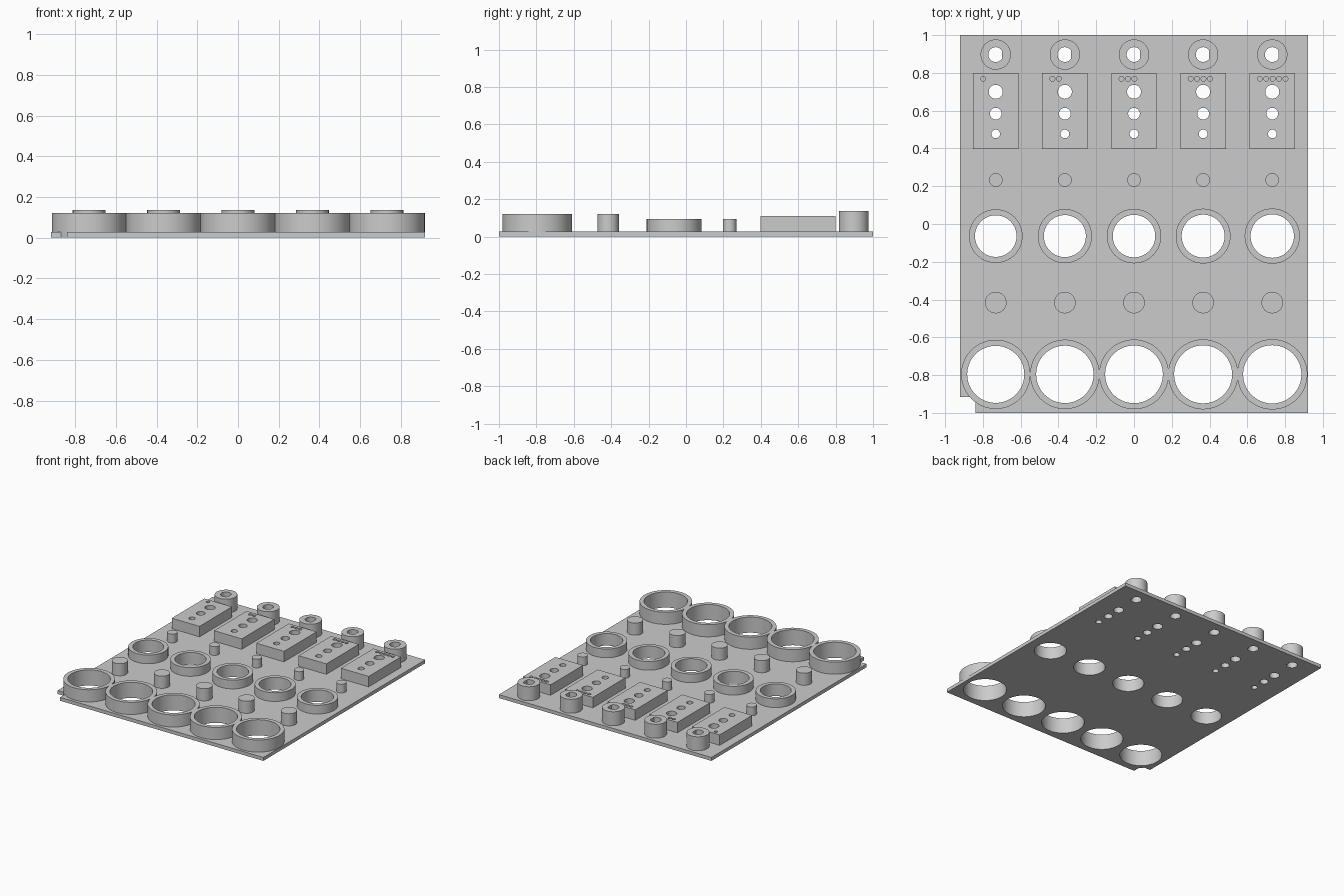
import bpy, bmesh, math

if "Cube" in bpy.data.objects:
    bpy.data.objects.remove(bpy.data.objects["Cube"], do_unlink=True)

grey = bpy.data.materials.new("plain grey")
grey.use_nodes = True
COLOUR = (0.6, 0.6, 0.6, 1)
grey.diffuse_color = COLOUR
grey.node_tree.nodes["Principled BSDF"].inputs["Base Color"].default_value = COLOUR

PLATE_TOP = 0.027
COLUMNS = 5
PITCH = 0.366


def circle(x, y, r, n=64):
    return [(x + r * math.cos(2 * math.pi * k / n),
             y + r * math.sin(2 * math.pi * k / n)) for k in range(n)]


def d_shape(x, y, r, flat, n=40):
    # Round outline cut off by a straight side at x + flat
    a = math.acos(flat / r)
    span = 2 * (math.pi - a)
    return [(x + r * math.cos(a + span * k / n),
             y + r * math.sin(a + span * k / n)) for k in range(n + 1)]


def box(x0, x1, y0, y1):
    return [(x0, y0), (x1, y0), (x1, y1), (x0, y1)]


def solid(name, outline, holes, z0, z1):
    # Upright solid from a flat outline with through holes
    bm = bmesh.new()
    for loop in [outline] + holes:
        verts = [bm.verts.new((x, y, z0)) for x, y in loop]
        for a, b in zip(verts, verts[1:] + verts[:1]):
            bm.edges.new((a, b))
    bmesh.ops.triangle_fill(bm, use_beauty=True, edges=bm.edges[:], normal=(0, 0, 1))
    out = bmesh.ops.extrude_face_region(bm, geom=bm.faces[:])
    moved = [g for g in out["geom"] if isinstance(g, bmesh.types.BMVert)]
    bmesh.ops.translate(bm, verts=moved, vec=(0, 0, z1 - z0))
    bmesh.ops.recalc_face_normals(bm, faces=bm.faces[:])
    mesh = bpy.data.meshes.new(name)
    bm.to_mesh(mesh)
    bm.free()
    mesh.materials.append(grey)
    obj = bpy.data.objects.new(name, mesh)
    bpy.context.collection.objects.link(obj)
    bpy.ops.object.select_all(action="DESELECT")
    obj.select_set(True)
    bpy.context.view_layer.objects.active = obj
    bpy.ops.object.shade_smooth_by_angle(angle=math.radians(30))
    return obj


plate_holes = []
for i in range(COLUMNS):
    x = (i - (COLUMNS - 1) / 2) * PITCH
    tag = f"_{i + 1}"

    # Large ring; the first one also fills part of the notched corner
    bore = [circle(x, -0.796, 0.151 + 0.0008 * i, 96)]
    solid("large_ring" + tag, circle(x, -0.796, 0.183 + 0.0007 * i, 96), bore,
          0 if i == 0 else PLATE_TOP, 0.122)
    plate_holes += bore

    # Medium ring
    bore = [circle(x, -0.064, 0.11 + 0.0012 * i, 80)]
    solid("medium_ring" + tag, circle(x, -0.064, 0.142 + 0.001 * i, 80), bore,
          PLATE_TOP, 0.095)
    plate_holes += bore

    # Plain posts
    solid("thick_post" + tag, circle(x, -0.416, 0.057), [], PLATE_TOP, 0.122)
    solid("thin_post" + tag, circle(x, 0.233, 0.036), [], PLATE_TOP, 0.095)

    # Test block: lower layer with bores, upper layer adds the counting dots
    bore = [circle(x, y, r, 40) for y, r in ((0.7, 0.037), (0.584, 0.031), (0.477, 0.023))]
    dots = [circle(x - 0.066 + 0.034 * k, 0.769, 0.013, 20) for k in range(i + 1)]
    outline = box(x - 0.12, x + 0.12, 0.398, 0.8)
    solid("block_base" + tag, outline, bore, PLATE_TOP, 0.085)
    solid("block_top" + tag, outline, bore + dots, 0.085, 0.109)
    plate_holes += bore

    # Shaft socket with a flat-sided bore
    bore = [d_shape(x, 0.897, 0.039, 0.032)]
    solid("shaft_socket" + tag, circle(x, 0.897, 0.08), bore, PLATE_TOP, 0.136)
    plate_holes += bore

# Base plate with one notched corner
plate_outline = [(-0.84, -1), (0.92, -1), (0.92, 1), (-0.92, 1), (-0.92, -0.917), (-0.84, -0.917)]
solid("base_plate", plate_outline, plate_holes, 0, PLATE_TOP)
